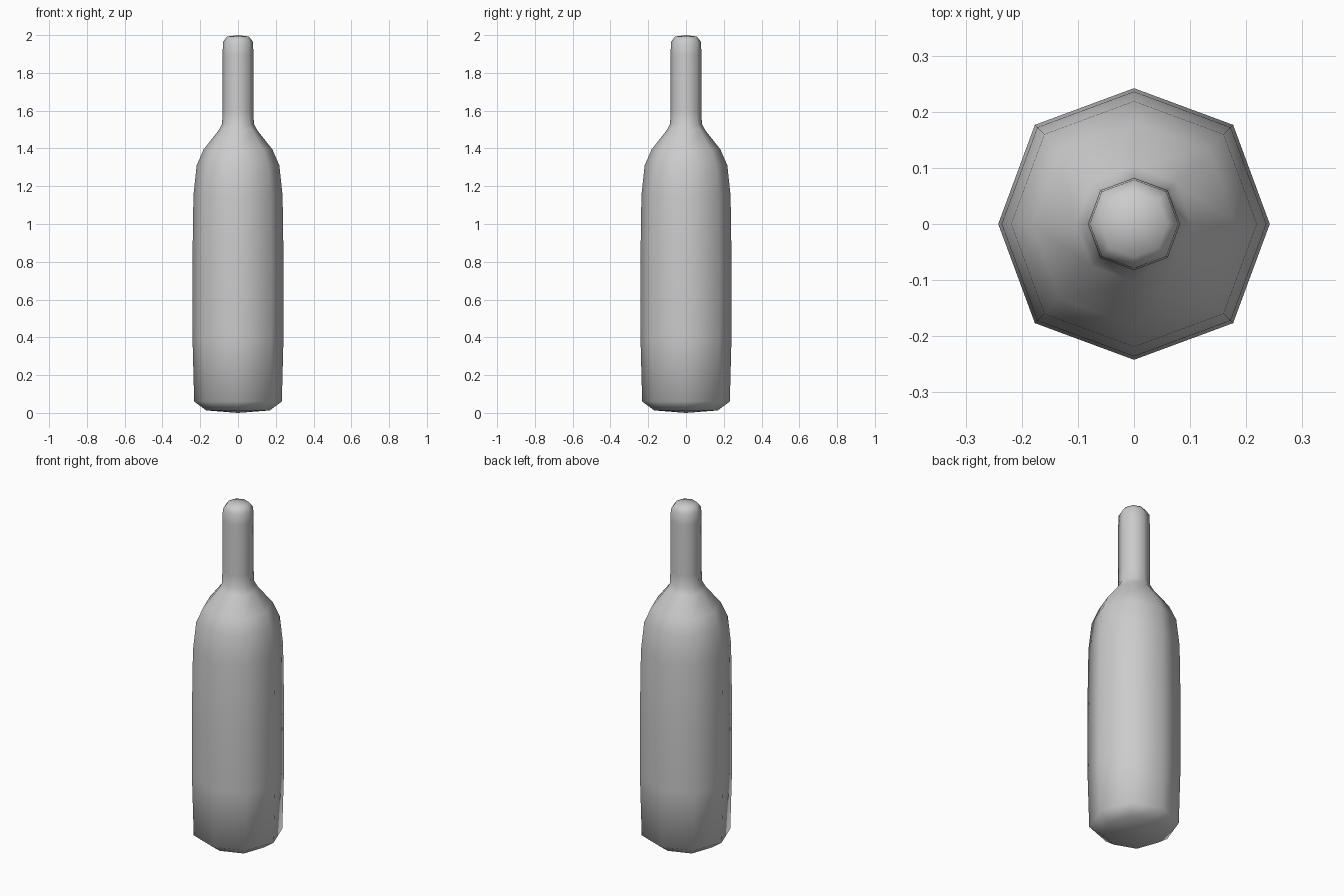
import bpy, bmesh

if "Cube" in bpy.data.objects:
    bpy.data.objects.remove(bpy.data.objects["Cube"])

# Eight-sided bottle profile from base to lip: (axis radius, height)
DIAGONAL = 0.73  # x and y of diagonal corners relative to the axis radius
PROFILE = [
    (0.168, 0.013), (0.232, 0.06), (0.241, 0.40), (0.242, 0.75),
    (0.236, 1.15), (0.219, 1.31), (0.182, 1.395), (0.103, 1.495),
    (0.084, 1.53), (0.082, 1.60), (0.082, 1.90), (0.079, 1.965), (0.059, 1.992),
]
CORNERS = [(1, 0), (DIAGONAL, DIAGONAL), (0, 1), (-DIAGONAL, DIAGONAL),
           (-1, 0), (-DIAGONAL, -DIAGONAL), (0, -1), (DIAGONAL, -DIAGONAL)]


def skin(bm, rings):
    n = len(CORNERS)
    for low, high in zip(rings, rings[1:]):
        for i in range(n):
            j = (i + 1) % n
            bm.faces.new((low[i], low[j], high[j], high[i]))


def cap(bm, ring, z):
    centre = bm.verts.new((0, 0, z))
    for i in range(len(ring)):
        bm.faces.new((ring[i], ring[(i + 1) % len(ring)], centre))


# Bottle body, shoulder and neck in one skin with gently domed ends
bm = bmesh.new()
rings = [[bm.verts.new((x * r, y * r, z)) for x, y in CORNERS] for r, z in PROFILE]
skin(bm, rings)
cap(bm, rings[0], 0.0)
cap(bm, rings[-1], 2.0)
bmesh.ops.recalc_face_normals(bm, faces=bm.faces)
for face in bm.faces:
    face.smooth = True

mesh = bpy.data.meshes.new("bottle")
bm.to_mesh(mesh)
bm.free()
bottle = bpy.data.objects.new("bottle", mesh)
bpy.context.collection.objects.link(bottle)
